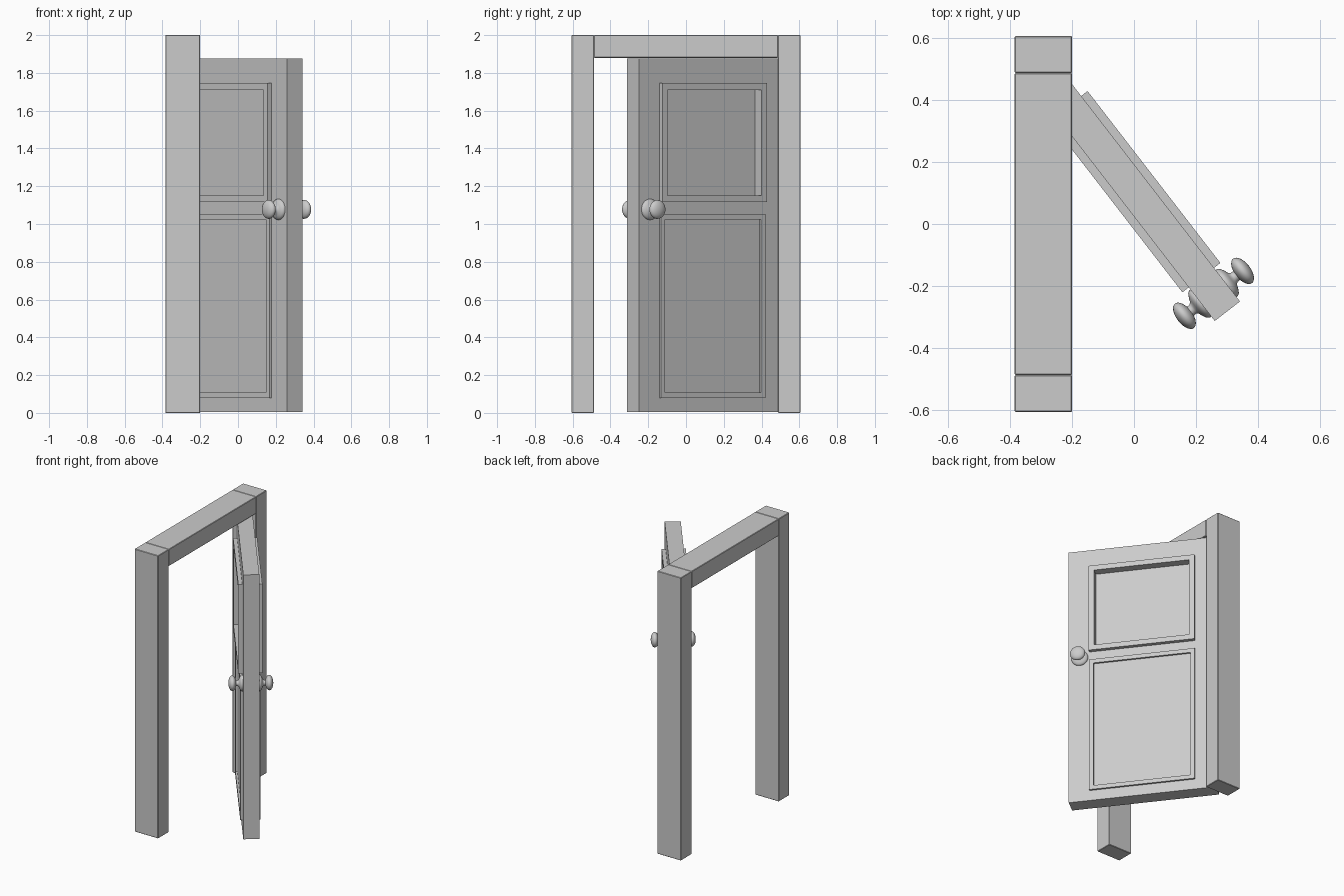
import bpy, bmesh, math
from mathutils import Matrix

if "Cube" in bpy.data.objects:
    bpy.data.objects.remove(bpy.data.objects["Cube"])

# Door-local frame: x runs from hinge to free edge, y is the door normal
DOOR = Matrix.Translation((-0.295, 0.49, 0)) @ Matrix.Rotation(math.radians(-52.3), 4, 'Z')
WIDTH, HALF = 0.975, 0.0515


def add_object(name, bm, matrix=Matrix()):
    bmesh.ops.recalc_face_normals(bm, faces=bm.faces)
    me = bpy.data.meshes.new(name)
    bm.to_mesh(me)
    bm.free()
    ob = bpy.data.objects.new(name, me)
    ob.matrix_world = matrix
    bpy.context.collection.objects.link(ob)
    return ob


def box(name, x, y, z, matrix=Matrix(), bevel=0):
    bm = bmesh.new()
    bmesh.ops.create_cube(bm, size=1)
    for v in bm.verts:
        v.co = [(a + b) / 2 + c * (b - a) for (a, b), c in zip((x, y, z), v.co)]
    ob = add_object(name, bm, matrix)
    if bevel:
        m = ob.modifiers.new("bevel", 'BEVEL')
        m.width, m.segments = bevel, 1
    return ob


def moulding(name, x, z, border, height, side):
    """Rectangular ring standing on one face of the door."""
    bm = bmesh.new()
    loops = []
    for inset, y in ((0, HALF - 0.001), (0, HALF + height),
                     (border, HALF + height), (border, HALF - 0.001)):
        x0, x1, z0, z1 = x[0] + inset, x[1] - inset, z[0] + inset, z[1] - inset
        loops.append([bm.verts.new((px, y * side, pz)) for px, pz in
                      ((x0, z0), (x1, z0), (x1, z1), (x0, z1))])
    for a, b in zip(loops, loops[1:] + loops[:1]):
        for i in range(4):
            j = (i + 1) % 4
            bm.faces.new((a[i], a[j], b[j], b[i]))
    return add_object(name, bm, DOOR)


def knob(name, side):
    """Lathed rose, neck and flattened knob."""
    profile = [(0.055, -0.002), (0.055, 0.006), (0.049, 0.014), (0.036, 0.021),
               (0.023, 0.026), (0.018, 0.033), (0.018, 0.041)]
    for i in range(11):
        a = math.radians(-68 + i * 15.8)
        profile.append((max(0.0, 0.05 * math.cos(a)), 0.067 + 0.026 * math.sin(a)))
    profile[-1] = (0, 0.093)
    bm = bmesh.new()
    vs = [bm.verts.new((r, 0, h)) for r, h in profile]
    es = [bm.edges.new(p) for p in zip(vs, vs[1:])]
    bmesh.ops.spin(bm, geom=vs + es, cent=(0, 0, 0), axis=(0, 0, 1),
                   angle=2 * math.pi, steps=32)
    bmesh.ops.remove_doubles(bm, verts=bm.verts, dist=1e-5)
    turn = Matrix.Rotation(math.radians(-90 * side), 4, 'X')
    place = Matrix.Translation((WIDTH - 0.073, HALF * side, 1.077))
    ob = add_object(name, bm, DOOR @ place @ turn)
    bpy.context.view_layer.objects.active = ob
    ob.select_set(True)
    bpy.ops.object.shade_smooth_by_angle(angle=math.radians(50))
    ob.select_set(False)


# Door frame
FX = (-0.385, -0.2)
box("left_post", FX, (-0.607, -0.487), (0, 2), bevel=0.003)
box("right_post", FX, (0.487, 0.607), (0, 2), bevel=0.003)
box("lintel", FX, (-0.487, 0.487), (1.88, 2), bevel=0.003)

# Door leaf with a deep upper recess on both faces
leaf = box("door_leaf", (0, WIDTH), (-HALF, HALF), (0.006, 1.876), DOOR)
UP_X, UP_Z, UP_B = (0.137, 0.838), (1.116, 1.746), 0.036
LOW_Z, LOW_B = (0.08, 1.053), 0.029
cutters = []
for side in (-1, 1):
    y = sorted((side * (HALF - 0.03), side * (HALF + 0.1)))
    c = box("recess_cutter", (UP_X[0] + UP_B, UP_X[1] - UP_B), y,
            (UP_Z[0] + UP_B, UP_Z[1] - UP_B), DOOR)
    c.hide_render = True
    m = leaf.modifiers.new("recess", 'BOOLEAN')
    m.operation, m.solver, m.object = 'DIFFERENCE', 'EXACT', c
    cutters.append(c)
bpy.context.view_layer.update()
bpy.context.view_layer.objects.active = leaf
for m in list(leaf.modifiers):
    bpy.ops.object.modifier_apply(modifier=m.name)
for c in cutters:
    bpy.data.objects.remove(c)

# Panel mouldings and knobs on both faces
for label, side in (("inner", -1), ("outer", 1)):
    moulding(label + "_upper_moulding", UP_X, UP_Z, UP_B, 0.026, side)
    moulding(label + "_lower_moulding", UP_X, LOW_Z, LOW_B, 0.013, side)
    knob(label + "_knob", side)
